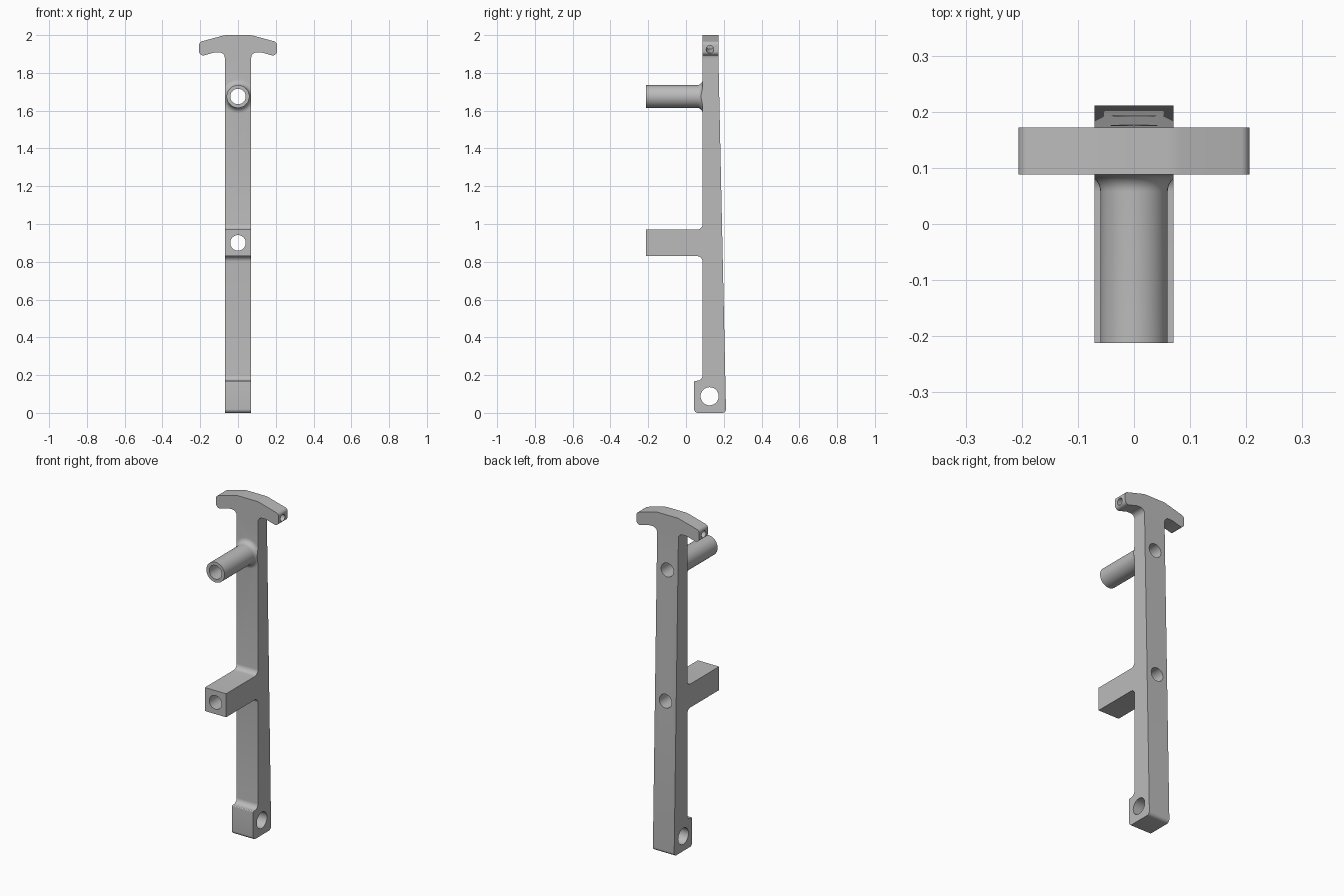
import bpy, bmesh
from math import pi, sin, cos
from mathutils import Vector, Matrix

cube = bpy.data.objects.get("Cube")
if cube:
    bpy.data.objects.remove(cube)

grey = bpy.data.materials.new("plain grey")
grey.use_nodes = True
grey.diffuse_color = (0.5, 0.5, 0.5, 1)
grey.node_tree.nodes["Principled BSDF"].inputs["Base Color"].default_value = (0.5, 0.5, 0.5, 1)

HALF = 0.07      # half width of the bar
FRONT = 0.088    # front face of the bar
TOP_BACK = 0.172
POST_END = -0.212


def rounded(corners, steps=8):
    """Outline with every (a, b, radius) corner rounded by a tangent arc."""
    out = []
    for i, (a, b, r) in enumerate(corners):
        p = Vector((a, b))
        if r == 0:
            out.append(p)
            continue
        u = (Vector(corners[i - 1][:2]) - p).normalized()
        v = (Vector(corners[(i + 1) % len(corners)][:2]) - p).normalized()
        half = u.angle(v) / 2
        centre = p + (u + v).normalized() * (r / sin(half))
        reach = r * cos(half) / sin(half)
        s, e = p + u * reach - centre, p + v * reach - centre
        for k in range(steps + 1):
            d = s.slerp(e, k / steps) if s.angle(e) > 0.01 else s.lerp(e, k / steps)
            out.append(centre + d.normalized() * r)
    return out


def make_object(name, bm):
    bmesh.ops.recalc_face_normals(bm, faces=bm.faces)
    mesh = bpy.data.meshes.new(name)
    bm.to_mesh(mesh)
    bm.free()
    mesh.materials.append(grey)
    obj = bpy.data.objects.new(name, mesh)
    bpy.context.collection.objects.link(obj)
    return obj


def extrude(name, outline, place, low, high):
    bm = bmesh.new()
    face = bm.faces.new([bm.verts.new(place(p.x, p.y, low)) for p in outline])
    new = bmesh.ops.extrude_face_region(bm, geom=[face])["geom"]
    shift = place(0, 0, high) - place(0, 0, low)
    bmesh.ops.translate(bm, vec=shift, verts=[g for g in new if isinstance(g, bmesh.types.BMVert)])
    return make_object(name, bm)


def along_x(a, b, t):
    return Vector((t, a, b))


def along_y(a, b, t):
    return Vector((a, t, b))


def rod(name, radius, start, end):
    start, end = Vector(start), Vector(end)
    bm = bmesh.new()
    turn = (end - start).to_track_quat("Z", "Y").to_matrix().to_4x4()
    bmesh.ops.create_cone(bm, cap_ends=True, segments=40, radius1=radius, radius2=radius,
                          depth=(end - start).length,
                          matrix=Matrix.Translation((start + end) / 2) @ turn)
    return make_object(name, bm)


def combine(target, other, operation):
    mod = target.modifiers.new(operation.lower(), "BOOLEAN")
    mod.operation, mod.solver, mod.object = operation, "EXACT", other
    bpy.context.view_layer.objects.active = target
    bpy.ops.object.modifier_apply(modifier=mod.name)
    bpy.data.objects.remove(other)


# Tapered bar with foot block and square post, as one side profile
bar = extrude("bracket_bar", rounded([
    (0.212, 0, 0.02), (TOP_BACK, 1.86, 0), (FRONT, 1.86, 0),
    (FRONT, 0.97, 0.03), (POST_END, 0.97, 0), (POST_END, 0.83, 0), (FRONT, 0.83, 0.03),
    (FRONT, 0.17, 0.03), (0.043, 0.17, 0.005), (0.043, 0, 0.02)]), along_x, -HALF, HALF)

# T-shaped head, mirrored about the centre
side = [(HALF, 1.86, 0), (HALF, 1.91, 0.03), (0.125, 1.908, 0),
        (0.206, 1.885, 0.022), (0.206, 1.963, 0.02), (HALF, 2.0, 0.1)]
head = extrude("head", rounded(side + [(-x, z, r) for x, z, r in reversed(side)]),
               along_y, FRONT, TOP_BACK)
combine(bar, head, "UNION")

# Round post with a flared root, trimmed to the bar width
POST_Z, POST_R, FLARE = 1.675, 0.06, 0.03
profile = [(0, POST_END), (POST_R, POST_END)]
for i in range(9):
    a = pi / 2 * i / 8
    profile.append((POST_R + FLARE * (1 - cos(a)), FRONT - FLARE * (1 - sin(a))))
profile += [(POST_R + FLARE, FRONT + 0.02), (0, FRONT + 0.02)]
bm = bmesh.new()
verts = [bm.verts.new((r, y, POST_Z)) for r, y in profile]
edges = [bm.edges.new(pair) for pair in zip(verts, verts[1:])]
bmesh.ops.spin(bm, geom=verts + edges, cent=(0, 0, POST_Z), axis=(0, 1, 0),
               angle=2 * pi, steps=48, use_duplicate=False)
bmesh.ops.remove_doubles(bm, verts=bm.verts, dist=0.0002)
post = make_object("round_post", bm)
trim = extrude("trim_block", rounded([(-1, 1, 0), (1, 1, 0), (1, 1.9, 0), (-1, 1.9, 0)]),
               along_x, -HALF, HALF)
combine(post, trim, "INTERSECT")
combine(bar, post, "UNION")

# Bores through both posts, the foot pivot, and blind holes in the head ends
for z in (0.9, POST_Z):
    combine(bar, rod("bore", 0.041, (0, -0.4, z), (0, 0.4, z)), "DIFFERENCE")
combine(bar, rod("pivot", 0.048, (-0.3, 0.125, 0.088), (0.3, 0.125, 0.088)), "DIFFERENCE")
for s in (-1, 1):
    combine(bar, rod("end_hole", 0.02, (s * 0.1, 0.127, 1.945), (s * 0.25, 0.127, 1.915)),
            "DIFFERENCE")

bpy.ops.object.select_all(action="DESELECT")
bar.select_set(True)
bpy.context.view_layer.objects.active = bar
bpy.ops.object.shade_smooth_by_angle(angle=0.5)
